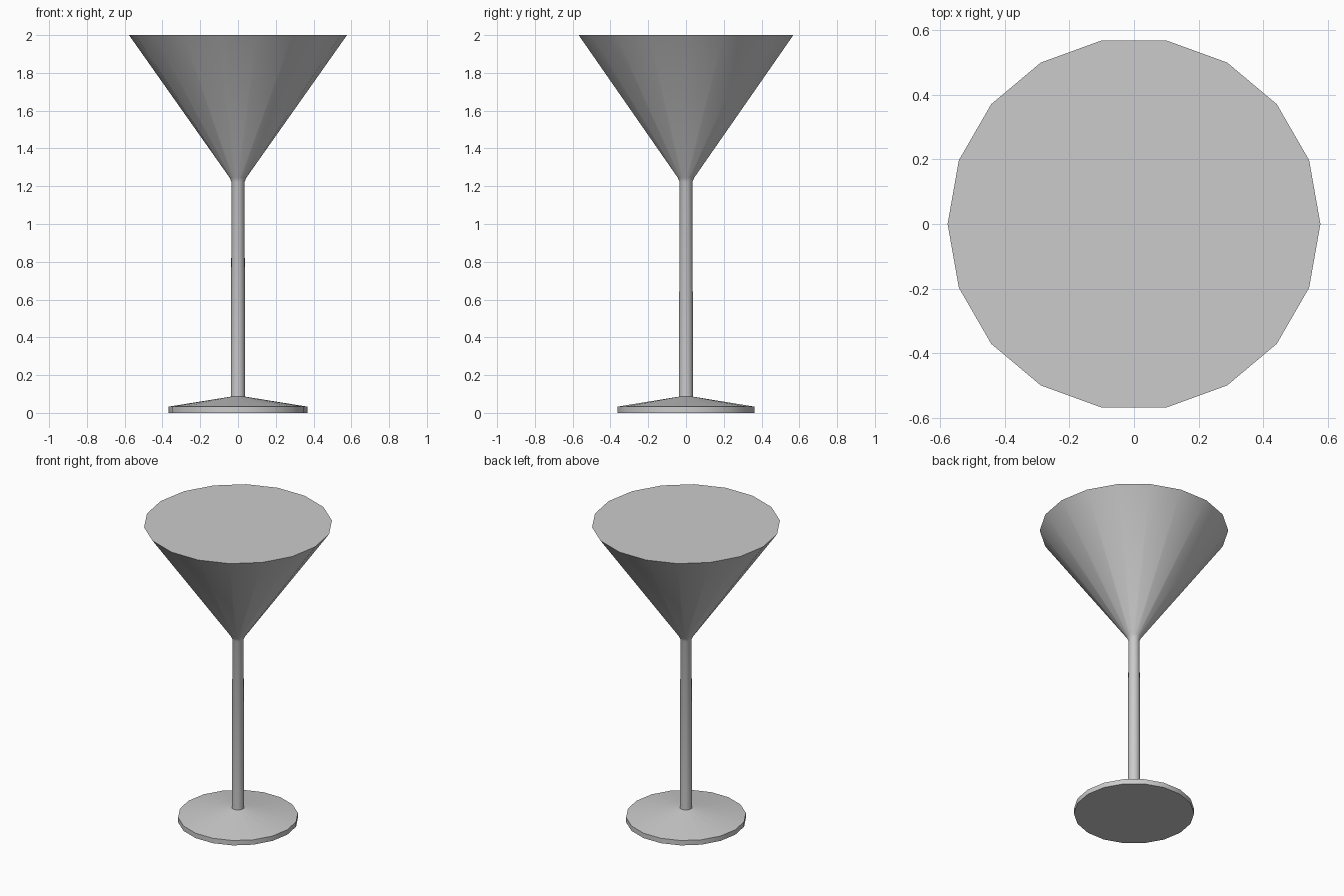
import bpy, bmesh, math

if "Cube" in bpy.data.objects:
    bpy.data.objects.remove(bpy.data.objects["Cube"])

SIDES = 18


def lathe(name, profile, cap_bottom=False, cap_top=False):
    """Revolve (radius, z) points, listed bottom to top, around z."""
    bm = bmesh.new()
    rings = []
    for r, z in profile:
        rings.append([bm.verts.new((r * math.cos(2 * math.pi * i / SIDES),
                                    r * math.sin(2 * math.pi * i / SIDES), z))
                      for i in range(SIDES)])
    for lo, hi in zip(rings, rings[1:]):
        for i in range(SIDES):
            j = (i + 1) % SIDES
            bm.faces.new((lo[i], lo[j], hi[j], hi[i]))
    if cap_bottom:
        bm.faces.new(rings[0][::-1])
    if cap_top:
        bm.faces.new(rings[-1])
    mesh = bpy.data.meshes.new(name)
    bm.to_mesh(mesh)
    bm.free()
    obj = bpy.data.objects.new(name, mesh)
    bpy.context.collection.objects.link(obj)
    bpy.ops.object.select_all(action='DESELECT')
    obj.select_set(True)
    bpy.context.view_layer.objects.active = obj
    bpy.ops.object.shade_smooth_by_angle(angle=math.radians(30))
    return obj


# Round foot with a shallow sloped top
lathe("foot", [(0.368, 0), (0.368, 0.033), (0.038, 0.086)], cap_bottom=True)

# Slim tapering stem flowing into the filled conical bowl
lathe("stem_and_bowl", [(0.038, 0.086), (0.0345, 1.222), (0.044, 1.245),
                        (0.577, 2.0)], cap_top=True)
